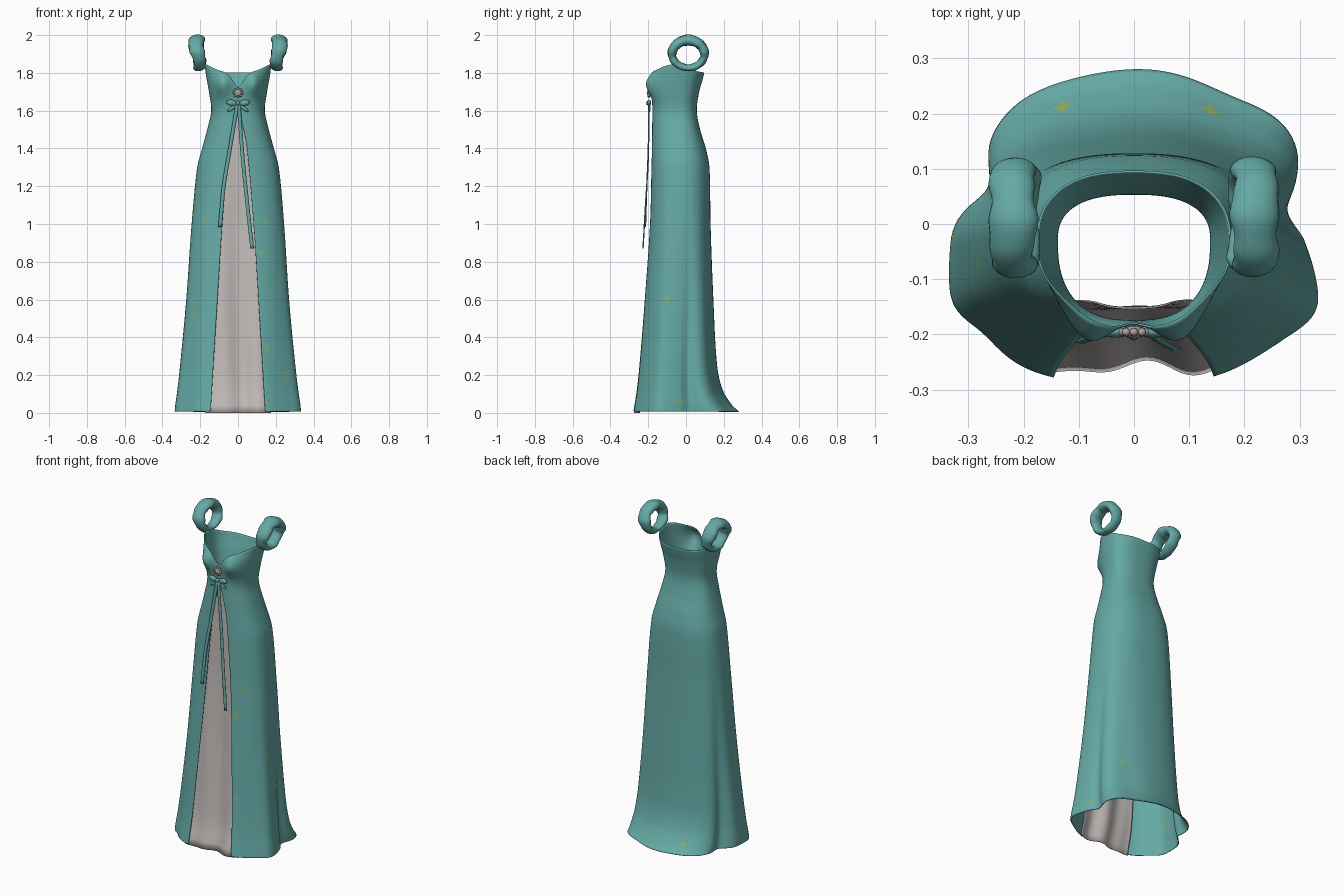
import bpy, bmesh, math
from math import sin, cos, pi, exp

cube = bpy.data.objects.get("Cube")
if cube:
    bpy.data.objects.remove(cube)


def material(name, rgb):
    m = bpy.data.materials.new(name)
    m.use_nodes = True
    m.diffuse_color = (*rgb, 1)
    m.node_tree.nodes["Principled BSDF"].inputs["Base Color"].default_value = (*rgb, 1)
    return m


TEAL = material("teal cloth", (0.13, 0.40, 0.38))
GREY = material("pale grey cloth", (0.53, 0.49, 0.475))
STONE = material("warm grey stone", (0.42, 0.37, 0.35))
OLIVE = material("olive thread", (0.28, 0.42, 0.12))


def interp(keys, t, col=1):
    """Smooth interpolation through rows sorted by their first entry."""
    t = min(max(t, keys[0][0]), keys[-1][0])
    i = next((k for k in range(len(keys) - 2) if t <= keys[k + 1][0]), len(keys) - 2)

    def slope(k):
        lo, hi = max(k - 1, 0), min(k + 1, len(keys) - 1)
        return (keys[hi][col] - keys[lo][col]) / (keys[hi][0] - keys[lo][0])
    h = keys[i + 1][0] - keys[i][0]
    f = (t - keys[i][0]) / h
    g = f * f * (3 - 2 * f)
    return (keys[i][col] * (1 - g) + keys[i + 1][col] * g
            + h * f * (1 - f) * ((1 - f) * slope(i) - f * slope(i + 1)))


def grid(name, rows, mats, wrap=False, thick=0.0, marked=()):
    """Object from a grid of points; wrap closes both ways, marked faces get the second colour."""
    n, m = len(rows), len(rows[0])
    cells = [(i, j) for i in range(n if wrap else n - 1) for j in range(m if wrap else m - 1)]
    faces = [(i * m + j, i * m + (j + 1) % m, (i + 1) % n * m + (j + 1) % m, (i + 1) % n * m + j)
             for i, j in cells]
    mesh = bpy.data.meshes.new(name)
    mesh.from_pydata([p for r in rows for p in r], [], faces)
    for mat in mats:
        mesh.materials.append(mat)
    for cell, poly in zip(cells, mesh.polygons):
        poly.material_index = int(cell in marked)
    # Close seams where the two edges meet
    bm = bmesh.new()
    bm.from_mesh(mesh)
    bmesh.ops.remove_doubles(bm, verts=bm.verts, dist=.0005)
    bm.to_mesh(mesh)
    bm.free()
    ob = bpy.data.objects.new(name, mesh)
    bpy.context.collection.objects.link(ob)
    finish(ob)
    if thick:
        s = ob.modifiers.new("thickness", "SOLIDIFY")
        s.thickness, s.offset = thick, -1


def finish(ob):
    bpy.ops.object.select_all(action="DESELECT")
    ob.select_set(True)
    bpy.context.view_layer.objects.active = ob
    bpy.ops.object.shade_smooth_by_angle(angle=math.radians(60))


def ball(name, loc, scale, mat, turn=0, seg=16):
    bpy.ops.mesh.primitive_uv_sphere_add(segments=seg, ring_count=seg // 2, location=loc,
                                         rotation=(0, turn, 0))
    ob = bpy.context.object
    ob.name, ob.scale = name, scale
    ob.data.materials.append(mat)
    finish(ob)


# Gown silhouette: height, half width, front y, back y
BODY = [(0, .328, -.292, .29), (.04, .325, -.285, .245), (.12, .315, -.272, .195),
        (.25, .302, -.257, .165), (.6, .272, -.226, .145), (1, .245, -.195, .13),
        (1.3, .216, -.185, .124), (1.4, .19, -.182, .105), (1.5, .163, -.18, .075),
        (1.6, .142, -.178, .057), (1.7, .154, -.18, .07), (1.78, .168, -.175, .092),
        (1.85, .178, -.155, .107)]
# Half width of the front opening by height, and neckline height by angle from the front
SLIT = [(0, .145), (.5, .115), (1, .083), (1.4, .048), (1.5, .03), (1.6, .004), (1.62, 0)]
NECK = [(0, 1.725), (.23, 1.79), (.56, 1.815), (1.2, 1.843), (1.6, 1.838), (2.2, 1.81), (pi, 1.80)]
WAIST, HEM, MID, POWER = 1.62, .008, -0.03, 2.5


def hang(z):
    return max(0, 1 - z / 1.3) ** 1.5


def bump(d, width):
    return exp(-(d / width) ** 2)


def gown_point(z, phi, side):
    a, yf, yb = (interp(BODY, z, c) for c in (1, 2, 3))
    c = cos(phi)
    # The back of the skirt is rounder than the front
    e = 2 / (POWER if c > 0 else POWER - .45 * hang(z))
    x = a * max(sin(phi), 0) ** e
    depth = MID - yf if c > 0 else yb - MID
    y = -math.copysign(abs(c) ** e, c) * depth
    # Hanging folds, deepest at the hem
    k = hang(z) * min(1, phi, 1.5 * (pi - phi))
    r = 1 + k * (.02 * sin(6 * phi + side) - .12 * bump(phi - 1.85 + .08 * side, .19)
                 + .05 * bump(phi - 1.2, .2) + (.02 + .02 * side) * bump(phi - 2.25, .25))
    y = y * r + MID
    # Bust
    if c > 0:
        y -= .044 * bump(x - .085, .05) * bump(z - 1.74, .065)
    return (side * x * r, y, z)


def slit_angle(z):
    s = max(interp(SLIT, z), 0) if z < WAIST else 0
    return math.asin((s / interp(BODY, z)) ** (POWER / 2))


# Gown: one sheet from the left edge of the opening round the back to the right edge
COLS, SKIRT, BODICE = 80, 120, 18
rows = []
for i in range(SKIRT + BODICE + 1):
    row = []
    for j in range(2 * COLS + 1):
        side = 1 if j <= COLS else -1
        u = (j if j <= COLS else 2 * COLS - j) / COLS
        if i <= SKIRT:
            z = HEM + (WAIST - HEM) * (i / SKIRT) ** 1.2
            phi = slit_angle(z) + (pi - slit_angle(z)) * u
        else:
            phi = pi * u
            z = WAIST + (interp(NECK, phi) - WAIST) * (i - SKIRT) / BODICE
        row.append(gown_point(z, phi, side))
    rows.append(row)

# Small embroidered flowers, each a cross of faces: side, height, angle from the front
flowers = [(-1, 1.02, .76), (-1, .52, .9), (-1, .66, 1.28), (-1, .51, 1.45), (-1, .44, 1.2),
           (-1, .18, 1.27), (-1, .05, 1.6), (-1, .06, 2.75), (-1, .5, 2.2), (1, .85, .4),
           (1, .34, .46), (1, 1, .55), (1, .06, 1.6), (1, .06, 2.7), (1, .2, .9),
           (1, .3, 2.5), (1, .6, 1.3)]
marked = set()
for side, z, phi in flowers:
    i = int(SKIRT * ((z - HEM) / (WAIST - HEM)) ** (1 / 1.2))
    j = int(COLS * (phi - slit_angle(z)) / (pi - slit_angle(z)))
    j = j if side > 0 else 2 * COLS - 1 - j
    marked |= {(i, j), (i + 1, j), (i - 1, j), (i, j + 1), (i, j - 1)}
grid("gown", rows, [TEAL, OLIVE], thick=.004, marked=marked)

# Underskirt panel behind the opening
rows = []
for i in range(41):
    z = 1.62 * i / 40
    a, yf = interp(BODY, z), interp(BODY, z, 2)
    w = max(interp(SLIT, z), 0) + .03 + .03 * min(1, z)
    row = []
    for j in range(33):
        x = w * (j / 16 - 1)
        y = MID + (yf - MID) * (1 - abs(x / a) ** POWER) ** (1 / POWER)
        fold = (min(1, 1.62 - z) * .03 * bump(x - .01, .08)
                + hang(z) * .006 * sin(45 * x + 2 * z) - .014 * bump(z, .1))
        row.append((x, y + .024 + fold, z))
    rows.append(row)
grid("underskirt", rows, [GREY], thick=.003)

# Puffed ring sleeves, wide and slightly creased
for side, label in ((1, "left"), (-1, "right")):
    rows = []
    for i in range(48):
        t = 2 * pi * i / 48
        up = (1 + sin(t)) / 2
        puff = 1 + .06 * sin(5 * t + side) + .04 * sin(9 * t)
        row = []
        for j in range(20):
            b = 2 * pi * j / 20
            radial = (.018 + .009 * up) * puff * cos(b)
            across = (.03 + .012 * up) * puff * sin(b) + .004 * sin(3 * t)
            y = .012 + (.086 + radial) * cos(t)
            z = (.073 + radial) * sin(t)
            row.append((side * (.212 + .14 * z + across), y, 1.9 + z - .15 * across))
        rows.append(row[::-side])
    grid(label + "_sleeve", rows, [TEAL], wrap=True)


# Ribbon tails: flat strips following a path
def ribbon(name, path, width):
    rows = []
    for i in range(31):
        z = path[0][0] + (path[-1][0] - path[0][0]) * i / 30
        x, y = interp(path, z), interp(path, z, 2)
        rows.append([(x - width / 2, y, z), (x, y - .003, z), (x + width / 2, y, z)])
    grid(name, rows, [TEAL], thick=.004)


ribbon("right_ribbon", [(.985, -.095, -.215), (1.2, -.075, -.208), (1.4, -.042, -.2),
                        (1.63, -.004, -.198)], .02)
ribbon("left_ribbon", [(.87, .075, -.228), (1.1, .05, -.215), (1.35, .025, -.2),
                       (1.63, .004, -.198)], .02)

# Bow and brooch
for side, label in ((1, "left"), (-1, "right")):
    ball(label + "_bow_loop", (side * .034, -.195, 1.642), (.028, .011, .016), TEAL, side * -.15)
    ball(label + "_bow_tip", (side * .03, -.193, 1.615), (.032, .006, .009), TEAL, side * .7)
ball("bow_knot", (0, -.199, 1.64), (.011, .012, .013), TEAL)
ball("brooch_center", (0, -.196, 1.695), (.02, .012, .02), STONE)
for i in range(8):
    t = pi * i / 4
    ball("brooch_bead", (.02 * cos(t), -.196, 1.695 + .02 * sin(t)), (.008, .008, .008), STONE, seg=8)
